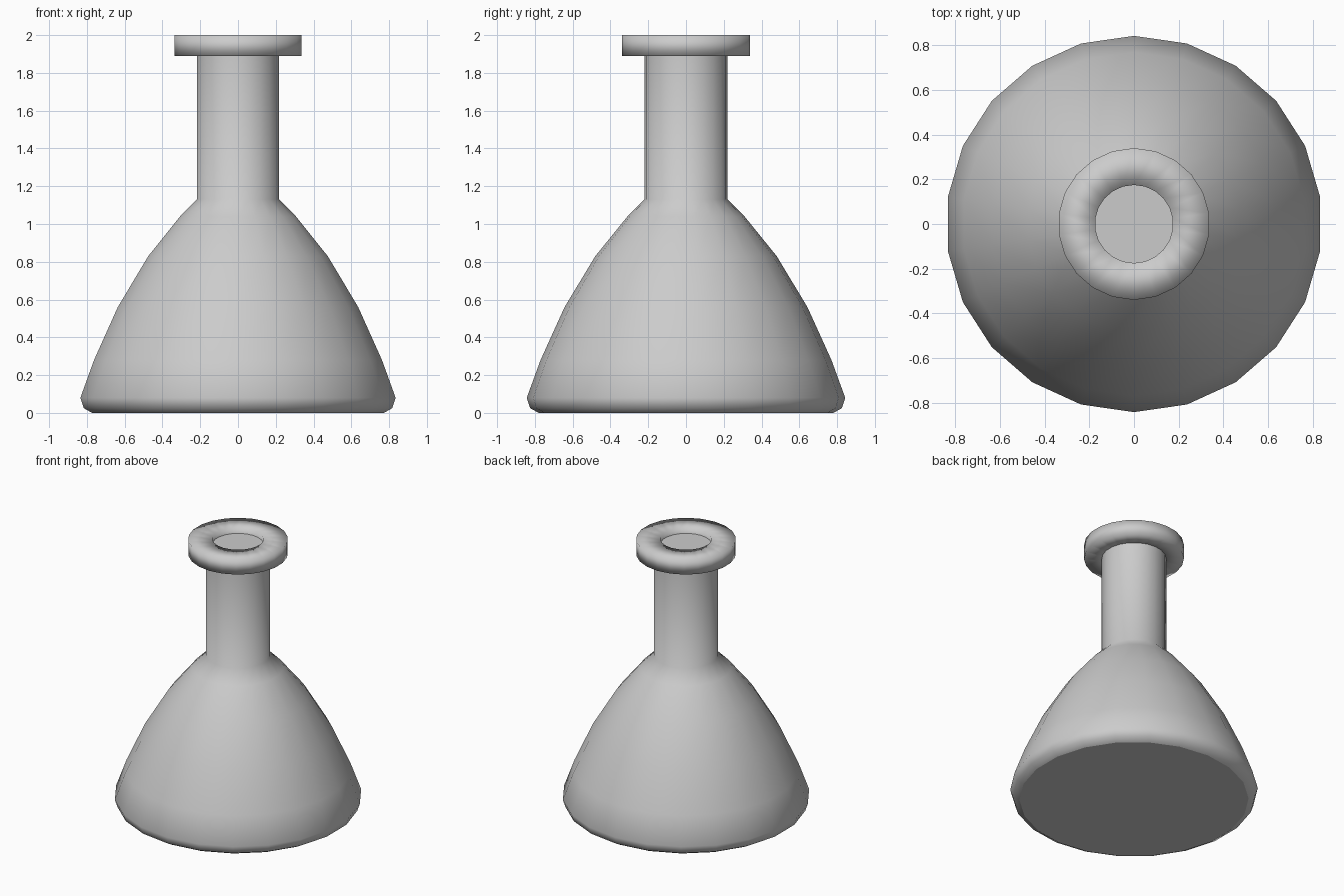
import bpy, bmesh, math

if "Cube" in bpy.data.objects:
    bpy.data.objects.remove(bpy.data.objects["Cube"])

SIDES = 22


def lathe(name, profile, closed=False):
    """Revolve (radius, z) points around z; open profiles get flat end caps."""
    bm = bmesh.new()
    rings = []
    for r, z in profile:
        ring = []
        for i in range(SIDES):
            a = math.pi / 2 + i * math.tau / SIDES
            ring.append(bm.verts.new((r * math.cos(a), r * math.sin(a), z)))
        rings.append(ring)
    pairs = list(zip(rings, rings[1:]))
    if closed:
        pairs.append((rings[-1], rings[0]))
    for lo, hi in pairs:
        for i in range(SIDES):
            j = (i + 1) % SIDES
            bm.faces.new((lo[i], lo[j], hi[j], hi[i])).smooth = True
    if not closed:
        bm.faces.new(rings[0][::-1])
        bm.faces.new(rings[-1])
    bmesh.ops.recalc_face_normals(bm, faces=bm.faces)
    mesh = bpy.data.meshes.new(name)
    bm.to_mesh(mesh)
    bm.free()
    obj = bpy.data.objects.new(name, mesh)
    bpy.context.collection.objects.link(obj)
    return obj


# Conical body with rounded base, running up into the straight neck
lathe("flask_body", [
    (0.78, 0.0), (0.825, 0.025), (0.843, 0.08), (0.77, 0.28),
    (0.643, 0.56), (0.48, 0.83), (0.31, 1.04), (0.22, 1.13), (0.22, 1.96),
])

# Thick lip ring around the mouth, softly shaded all round
lathe("flask_rim", [(0.175, 1.89), (0.34, 1.89), (0.34, 2.0), (0.175, 2.0)], closed=True)
